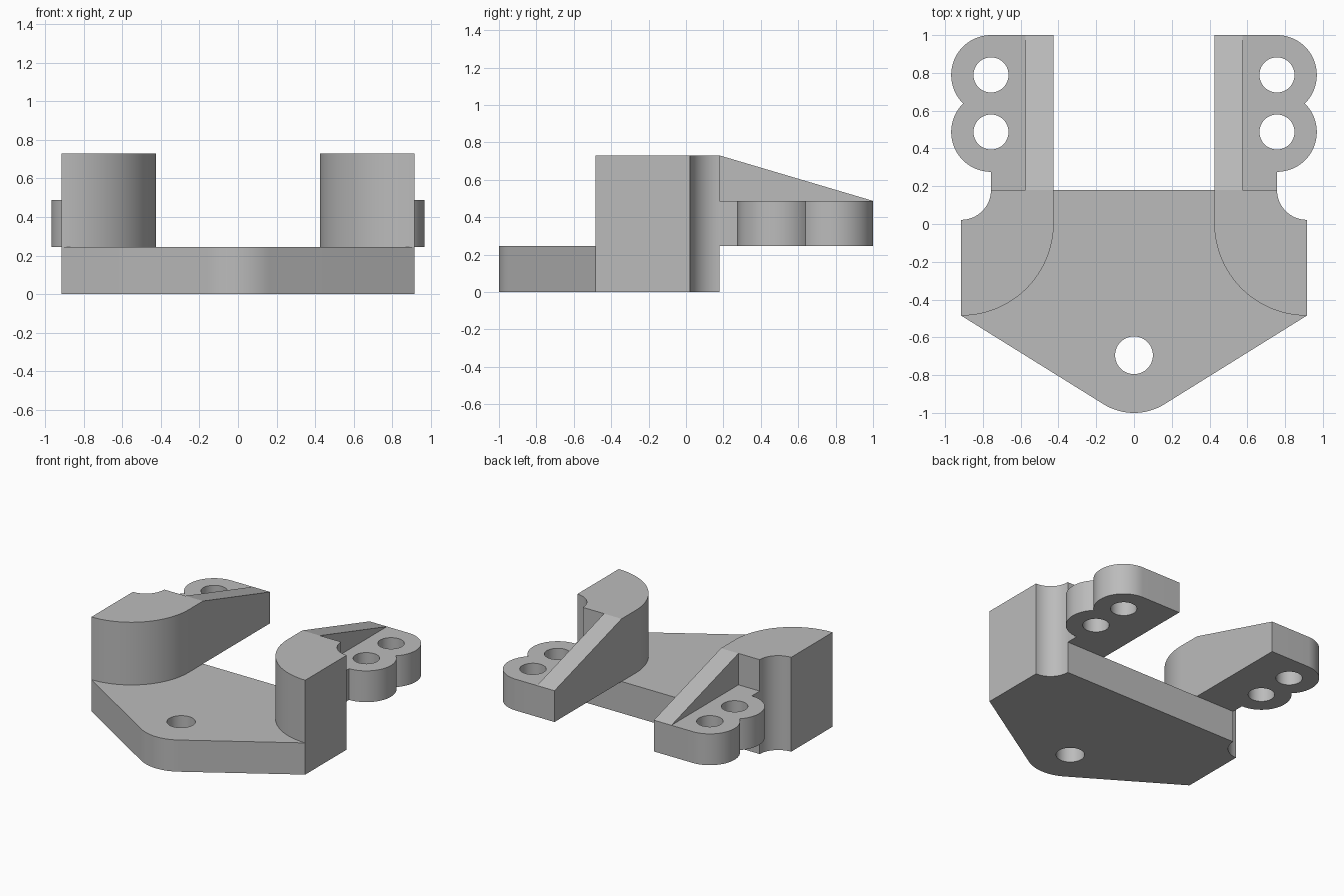
import bpy, bmesh, math

if "Cube" in bpy.data.objects:
    bpy.data.objects.remove(bpy.data.objects["Cube"], do_unlink=True)

grey = bpy.data.materials.new("plain grey")
grey.use_nodes = True
grey.diffuse_color = (0.5, 0.5, 0.5, 1)
grey.node_tree.nodes["Principled BSDF"].inputs["Base Color"].default_value = (0.5, 0.5, 0.5, 1)

# Key dimensions
HALF = 0.915      # half width of the plate
INNER = 0.425     # inner face of towers and arms
BACK = 0.18       # back edge of the plate
PLATE_TOP = 0.245
ARM_TOP = 0.487
TOWER_TOP = 0.73
NECK = 0.757      # x where the corner scoop ends


def arc(cx, cy, r, start, end, steps=24):
    angles = [math.radians(start + (end - start) * i / steps) for i in range(steps + 1)]
    return [(cx + r * math.cos(a), cy + r * math.sin(a)) for a in angles]


def circle(cx, cy, r):
    return arc(cx, cy, r, 0, 360, 48)[:-1]


def prism(name, loops, to_3d, offset):
    """Fill an outline (further loops are holes) and extrude it by offset."""
    bm = bmesh.new()
    edges = []
    for loop in loops:
        verts = [bm.verts.new(to_3d(*p)) for p in loop]
        edges += [bm.edges.new((v, verts[i - 1])) for i, v in enumerate(verts)]
    if len(loops) == 1:
        bm.faces.new(verts)
    else:
        bmesh.ops.triangle_fill(bm, edges=edges, use_beauty=True)
    ext = bmesh.ops.extrude_face_region(bm, geom=bm.faces[:], use_keep_orig=True)
    moved = [g for g in ext["geom"] if isinstance(g, bmesh.types.BMVert)]
    bmesh.ops.translate(bm, verts=moved, vec=offset)
    bmesh.ops.recalc_face_normals(bm, faces=bm.faces[:])
    mesh = bpy.data.meshes.new(name)
    bm.to_mesh(mesh)
    bm.free()
    mesh.materials.append(grey)
    obj = bpy.data.objects.new(name, mesh)
    bpy.context.collection.objects.link(obj)
    bpy.ops.object.select_all(action="DESELECT")
    obj.select_set(True)
    bpy.context.view_layer.objects.active = obj
    bpy.ops.object.shade_smooth_by_angle(angle=math.radians(25))
    return obj


def slab(name, loops, low, high, side=1):
    return prism(name, loops, lambda x, y: (side * x, y, low), (0, 0, high - low))


# Base plate: rounded nose, scooped back corners, one bolt hole
scoop = arc(HALF, BACK, HALF - NECK, 270, 180, 16)
right_half = [(HALF, -0.485)] + scoop
left_half = [(-x, y) for x, y in reversed(right_half)]
nose = arc(0, -0.695, 0.305, 238, 302)
slab("base_plate", [nose + right_half + left_half, circle(0, -0.695, 0.1)], 0, PLATE_TOP)

for side, label in ((1, "left"), (-1, "right")):
    # Tower with a curved inner face
    inner_curve = arc(HALF, 0.005, HALF - INNER, 180, 270, 32)
    slab(label + "_tower", [inner_curve + scoop + [(INNER, BACK)]],
         PLATE_TOP, TOWER_TOP, side)

    # Arm with two merged round lobes, each with a hole
    arm = [(INNER, BACK), (NECK, BACK)]
    arm += arc(0.757, 0.487, 0.211, 270, 406)
    arm += arc(0.757, 0.789, 0.211, 314, 450)[1:]
    arm += [(INNER, 1)]
    holes = [circle(0.757, y, 0.093) for y in (0.487, 0.789)]
    slab(label + "_arm", [arm] + holes, PLATE_TOP, ARM_TOP, side)

    # Sloping rib bracing the arm against the tower
    rib = [(BACK, ARM_TOP), (1, ARM_TOP), (BACK, TOWER_TOP)]
    prism(label + "_rib", [rib], lambda y, z: (side * INNER, y, z), (side * 0.15, 0, 0))
